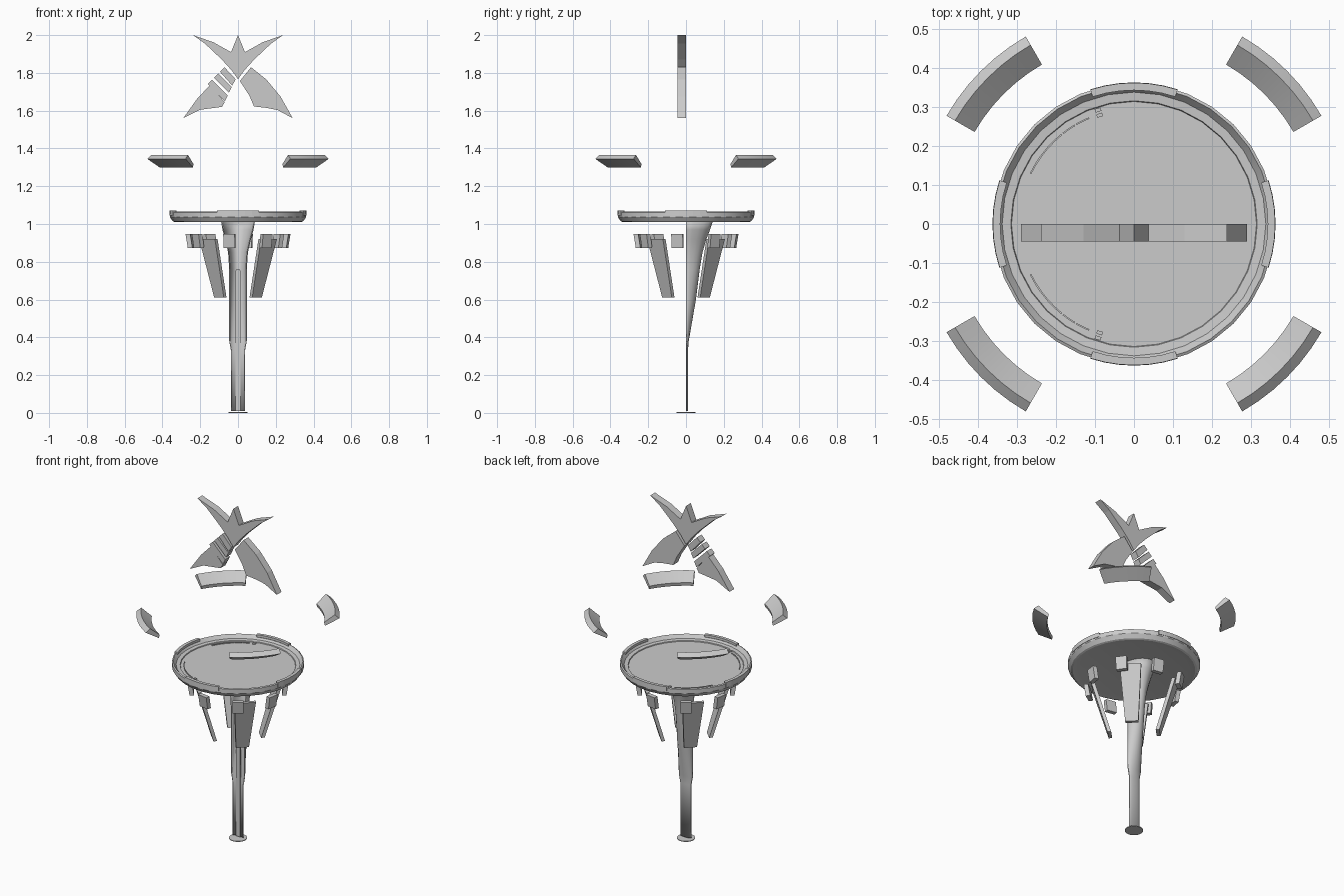
import bpy, bmesh, math
from mathutils import Matrix, Vector

if "Cube" in bpy.data.objects:
    bpy.data.objects.remove(bpy.data.objects["Cube"])

grey = bpy.data.materials.new("light grey")
grey.diffuse_color = (0.6, 0.6, 0.6, 1)
grey.use_nodes = True
grey.node_tree.nodes["Principled BSDF"].inputs["Base Color"].default_value = grey.diffuse_color


def make(name, verts, faces, smooth=False):
    me = bpy.data.meshes.new(name)
    me.from_pydata([tuple(v) for v in verts], [], faces)
    bm = bmesh.new()
    bm.from_mesh(me)
    bmesh.ops.recalc_face_normals(bm, faces=bm.faces)
    bm.to_mesh(me)
    bm.free()
    ob = bpy.data.objects.new(name, me)
    bpy.context.collection.objects.link(ob)
    me.materials.append(grey)
    if smooth:
        bpy.ops.object.select_all(action='DESELECT')
        bpy.context.view_layer.objects.active = ob
        ob.select_set(True)
        bpy.ops.object.shade_smooth_by_angle(angle=math.radians(25))
    return ob


def plate(name, pts, y0, y1):
    """Extrude an x-z outline along y."""
    n = len(pts)
    v = [(x, y, z) for y in (y0, y1) for x, z in pts]
    f = [list(range(n)), list(range(n, 2 * n))]
    f += [(i, (i + 1) % n, n + (i + 1) % n, n + i) for i in range(n)]
    return make(name, v, f)


def sweep(name, prof, a0, a1, steps, smooth=False):
    """Sweep a closed r-z section around z between two angles in degrees."""
    n = len(prof)
    v = []
    for i in range(steps + 1):
        a = math.radians(a0 + (a1 - a0) * i / steps)
        v += [(r * math.cos(a), r * math.sin(a), z) for r, z in prof]
    f = [(i * n + j, i * n + (j + 1) % n, (i + 1) * n + (j + 1) % n, (i + 1) * n + j)
         for i in range(steps) for j in range(n)]
    f += [list(range(n)), list(range(steps * n, steps * n + n))]
    return make(name, v, f, smooth)


def lathe(name, prof, sides):
    """Full turn of an r-z line, closed with caps at both ends."""
    n = len(prof)
    v = [(r * math.cos(2 * math.pi * i / sides), r * math.sin(2 * math.pi * i / sides), z)
         for i in range(sides) for r, z in prof]
    f = [(i * n + j, i * n + j + 1, (i + 1) % sides * n + j + 1, (i + 1) % sides * n + j)
         for i in range(sides) for j in range(n - 1)]
    f += [[i * n for i in range(sides)], [i * n + n - 1 for i in range(sides)]]
    return make(name, v, f, True)


# Crossed emblem on top
half = [(0.037, 1.91), (0.13, 1.962), (0.238, 2.0), (0.175, 1.955), (0.085, 1.87), (0.035, 1.815)]
crown = [(0, 2.0)] + half + [(0, 1.767)] + [(-x, z) for x, z in reversed(half)]
plate("emblem_crown", crown, -0.045, 0)
plate("emblem_right_leg", [(0.069, 1.83), (0.15, 1.765), (0.225, 1.675), (0.29, 1.56),
                           (0.21, 1.603), (0.15, 1.615), (0.085, 1.622), (0.06, 1.68), (0.01, 1.757)], -0.045, 0)
plate("emblem_left_leg", [(-0.148, 1.735), (-0.215, 1.665), (-0.29, 1.56), (-0.2, 1.605),
                          (-0.085, 1.62), (-0.07, 1.645)], -0.045, 0)
for i in range(3):
    dx, dz = -0.033 * i, -0.033 * i
    plate("emblem_strip", [(-0.072 + dx, 1.83 + dz), (-0.012, 1.766 - 0.04 * i),
                           (-0.031, 1.733 - 0.036 * i), (-0.096 + dx, 1.806 + dz)][:4] if i == 0 else
          [(-0.072 + dx, 1.83 + dz), (-0.012 - 0.021 * i, 1.772 - 0.046 * i),
           (-0.027 - 0.021 * i, 1.742 - 0.046 * i), (-0.094 + dx, 1.808 + dz)], -0.045, 0)

# Floating tilted arc segments
for k in range(4):
    sweep("floating_arc", [(0.472, 1.318), (0.53, 1.366), (0.555, 1.345), (0.476, 1.298)],
          30 + 90 * k, 60 + 90 * k, 6, True)

# Dish
lathe("dish", [(0.30, 1.016), (0.335, 1.01), (0.345, 1.014), (0.361, 1.037), (0.361, 1.062),
               (0.354, 1.066), (0.338, 1.045), (0.316, 1.043), (0.314, 1.038)], 32)
for k in range(4):
    sweep("rim_clip", [(0.343, 1.058), (0.343, 1.072), (0.362, 1.072), (0.363, 1.045), (0.36, 1.045)],
          90 * k - 18, 90 * k + 18, 6)

# Thin raised markings on the dish floor
for s in (1, -1):
    for a, b in ((113, 120), (121, 128), (129, 154)):
        sweep("floor_mark", [(0.293, 1.037), (0.293, 1.043), (0.297, 1.043), (0.297, 1.037)], s * a, s * b, 5)
    for r in (0.288, 0.302):
        sweep("floor_stud", [(r, 1.037), (r, 1.046), (r + 0.009, 1.046), (r + 0.009, 1.037)],
              s * 106, s * 109, 1)

# Hollow stem, open at the front
rows = [(0.01, 0.035, 0.008), (0.33, 0.035, 0.008), (0.38, 0.044, 0.012), (0.60, 0.044, 0.05),
        (0.76, 0.044, 0.07), (0.85, 0.05, 0.085), (0.92, 0.066, 0.105), (0.97, 0.08, 0.125), (1.018, 0.088, 0.14)]
N = 12
v = [(-w * math.cos(math.pi * j / N), d * math.sin(math.pi * j / N), z) for z, w, d in rows for j in range(N + 1)]
f = [(i * (N + 1) + j, i * (N + 1) + j + 1, (i + 1) * (N + 1) + j + 1, (i + 1) * (N + 1) + j)
     for i in range(len(rows) - 1) for j in range(N)]
stem = make("stem", v, f, True)
mod = stem.modifiers.new("wall", 'SOLIDIFY')
mod.thickness = 0.005
mod.offset = 0

# Round-topped rib down the middle of the stem
arch = [(0.013 * math.cos(math.pi * i / 8), 0.747 + 0.016 * math.sin(math.pi * i / 8)) for i in range(9)]
plate("stem_rib", [(0.013, 0.01)] + arch + [(-0.013, 0.01)], 0.0, 0.008)

# Foot disc
lathe("foot", [(0.05, 0.0), (0.05, 0.004)], 24)


def slab(name, angle, low, high, t):
    """Leaning slab around z; low and high are (radius, z, width)."""
    rot = Matrix.Rotation(math.radians(angle), 3, 'Z')
    v = [rot @ Vector((s * w / 2, -r + o, z)) for r, z, w in (low, high)
         for s, o in ((-1, -t / 2), (1, -t / 2), (1, t / 2), (-1, t / 2))]
    make(name, v, [(0, 1, 2, 3), (4, 5, 6, 7)] + [(i, (i + 1) % 4, 4 + (i + 1) % 4, 4 + i) for i in range(4)])


# Tapered fins around the stem
for k in range(4):
    slab("fin", 45 + 90 * k, (0.132, 0.61, 0.072), (0.222, 0.92, 0.118), 0.02)

# Small blocks ringed under the dish
for k in range(8):
    slab("ring_block", -10 + 45 * k, (0.252, 0.872, 0.06), (0.264, 0.946, 0.062), 0.025)
